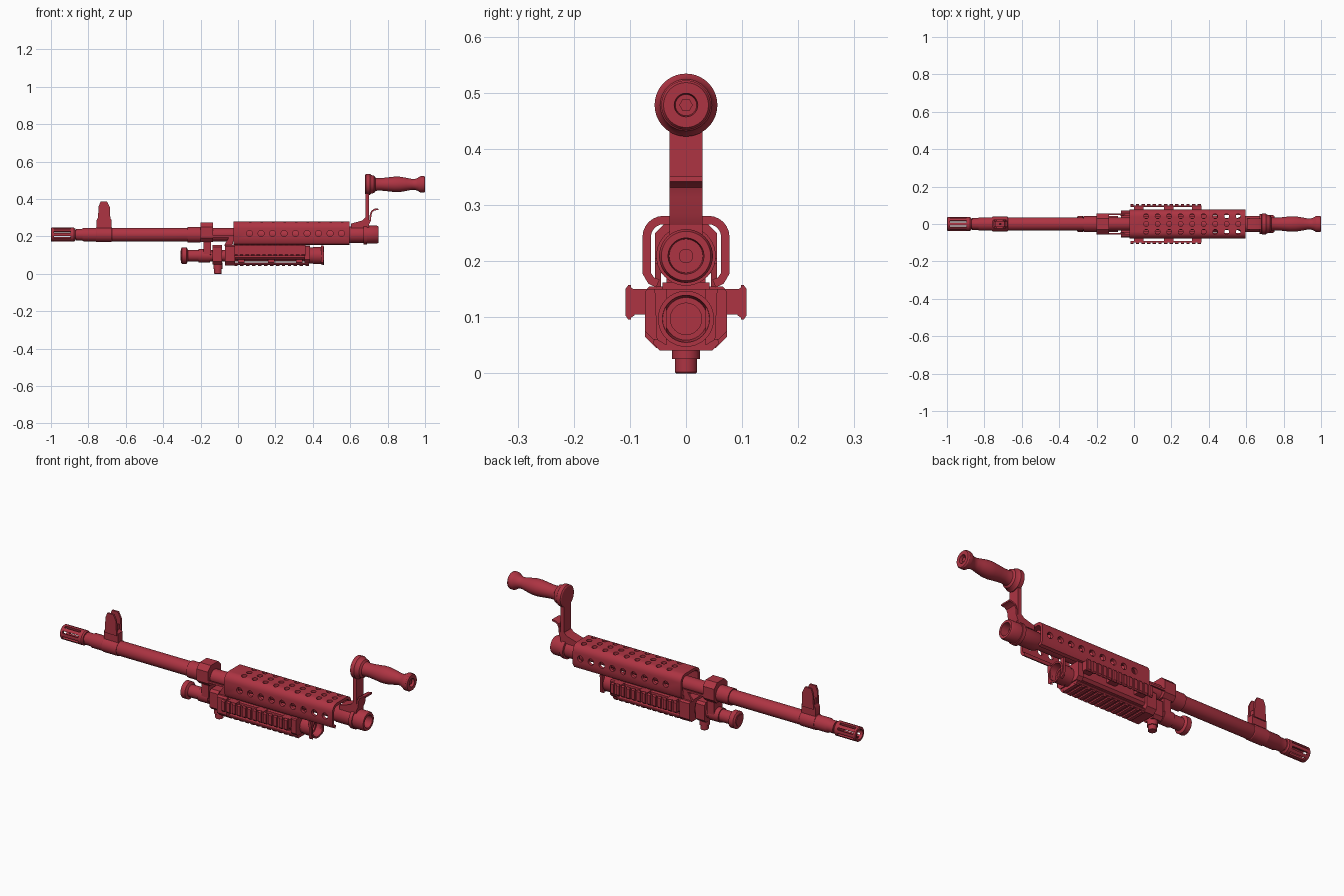
import bpy, bmesh
from math import pi, cos, sin, radians
from mathutils import Vector, Matrix

old = bpy.data.objects.get("Cube")
if old:
    bpy.data.objects.remove(old)

RED = (0.42, 0.034, 0.055, 1)
mat = bpy.data.materials.new("crimson")
mat.use_nodes = True
mat.diffuse_color = RED
mat.node_tree.nodes["Principled BSDF"].inputs["Base Color"].default_value = RED


def finish(name, bm, angle=32):
    bmesh.ops.recalc_face_normals(bm, faces=bm.faces)
    mesh = bpy.data.meshes.new(name)
    bm.to_mesh(mesh)
    bm.free()
    mesh.materials.append(mat)
    mesh.shade_smooth()
    mesh.set_sharp_from_angle(angle=radians(angle))
    obj = bpy.data.objects.new(name, mesh)
    bpy.context.collection.objects.link(obj)
    return obj


def lathe(name, prof, z=0, axis="x", segs=40, closed=False):
    """Turn (position, radius) pairs about the x axis at height z, or about the z axis."""
    bm = bmesh.new()
    rings = []
    for p, r in prof:
        ring = []
        for i in range(segs):
            a = 2 * pi * i / segs
            co = (p, r * cos(a), z + r * sin(a)) if axis == "x" else (r * cos(a), r * sin(a), p)
            ring.append(bm.verts.new(co))
        rings.append(ring)
    pairs = list(zip(rings, rings[1:]))
    if closed:
        pairs.append((rings[-1], rings[0]))
    else:
        bm.faces.new(rings[0])
        bm.faces.new(rings[-1])
    for r0, r1 in pairs:
        for i in range(segs):
            j = (i + 1) % segs
            bm.faces.new((r0[i], r0[j], r1[j], r1[i]))
    return finish(name, bm)


def prism(name, pts, a, b, axis="x"):
    """Extrude an outline: (y, z) points along x, or (x, z) points along y."""
    bm = bmesh.new()
    ends = [[bm.verts.new((t, u, v) if axis == "x" else (u, t, v)) for u, v in pts] for t in (a, b)]
    for e in ends:
        bm.faces.new(e)
    for i in range(len(pts)):
        j = (i + 1) % len(pts)
        bm.faces.new((ends[0][i], ends[0][j], ends[1][j], ends[1][i]))
    return finish(name, bm)


def box(name, x0, x1, y0, y1, z0, z1):
    return prism(name, [(y0, z0), (y1, z0), (y1, z1), (y0, z1)], x0, x1)


def chamfered(w, z0, z1, low, high):
    """Symmetrical (y, z) outline with cut corners."""
    half = [(w - low, z0), (w, z0 + low), (w, z1 - high), (w - high, z1)]
    return half + [(-y, z) for y, z in reversed(half)]


def ribbon(name, path, t, a, b, axis):
    """Sheet of thickness t following a path."""
    pts = [Vector(p) for p in path]
    left, right = [], []
    for i, p in enumerate(pts):
        d = (pts[min(i + 1, len(pts) - 1)] - pts[max(i - 1, 0)]).normalized()
        n = Vector((-d.y, d.x)) * t / 2
        left.append(p + n)
        right.append(p - n)
    return prism(name, left + right[::-1], a, b, axis)


BZ, GZ = 0.209, 0.097      # barrel and gas cylinder heights

# Barrel with stepped collars and a recessed breech end
lathe("barrel", [(-0.89, 0.026), (-0.865, 0.026), (-0.865, 0.031), (-0.835, 0.031), (-0.825, 0.036),
                 (-0.27, 0.036), (-0.27, 0.042), (-0.2, 0.042), (-0.2, 0.036), (0.0, 0.036),
                 (0.02, 0.031), (0.55, 0.031), (0.58, 0.044), (0.67, 0.044)], BZ)
lathe("breech_collar", [(0.60, 0.042), (0.67, 0.044), (0.672, 0.053), (0.69, 0.053), (0.69, 0.048),
                        (0.742, 0.048), (0.75, 0.044), (0.75, 0.032), (0.71, 0.030),
                        (0.71, 0.012), (0.70, 0.012)], BZ)

# Slotted muzzle: two rings joined by bars
lathe("muzzle_front_ring", [(-1, 0.034), (-0.997, 0.037), (-0.985, 0.037), (-0.985, 0.024), (-1, 0.024)], BZ, closed=True)
lathe("muzzle_rear_ring", [(-0.895, 0.024), (-0.895, 0.037), (-0.877, 0.037), (-0.87, 0.032), (-0.87, 0.01)], BZ)
for k in range(8):
    mid = 2 * pi * k / 8
    arc = [mid + radians(d) for d in (-13, -6, 0, 6, 13)]
    outline = [(0.037 * cos(a), BZ + 0.037 * sin(a)) for a in arc]
    outline += [(0.024 * cos(a), BZ + 0.024 * sin(a)) for a in reversed(arc)]
    prism("muzzle_bar", outline, -0.987, -0.893)

# Front sight
lathe("sight_band", [(-0.76, 0.037), (-0.757, 0.039), (-0.678, 0.039), (-0.675, 0.037)], BZ)
prism("sight_base", [(-0.757, 0.235), (-0.676, 0.235), (-0.676, 0.29), (-0.69, 0.30), (-0.748, 0.30), (-0.757, 0.285)],
      -0.018, 0.018, "y")
for s in (-1, 1):
    prism("sight_ear", [(-0.75, 0.28), (-0.682, 0.28), (-0.685, 0.355), (-0.70, 0.385), (-0.735, 0.385), (-0.745, 0.36)],
          s * 0.014, s * 0.024, "y")
box("sight_block", -0.742, -0.692, -0.014, 0.014, 0.295, 0.325)
post = lathe("sight_post", [(0.32, 0.006), (0.36, 0.006), (0.372, 0.003)], axis="z", segs=12)
post.location.x = -0.715

# Gas block joining barrel and gas cylinder
prism("gas_block", chamfered(0.055, 0.17, 0.275, 0.02, 0.025), -0.2, -0.135)
prism("gas_block_neck", chamfered(0.035, 0.10, 0.18, 0.005, 0.005), -0.185, -0.145)
prism("gas_block_lower", chamfered(0.042, 0.05, 0.155, 0.015, 0.012), -0.135, -0.085)
lathe("gas_cylinder", [(-0.305, 0.036), (-0.30, 0.044), (-0.275, 0.044), (-0.268, 0.031), (-0.21, 0.031),
                       (-0.21, 0.036), (-0.15, 0.036), (-0.15, 0.031), (0.39, 0.031)], GZ)
lathe("gas_cylinder_tip", [(-0.308, 0.03), (-0.30, 0.03)], GZ, segs=6)
knob = lathe("regulator_knob", [(0, 0.018), (0.002, 0.02), (0.025, 0.02), (0.025, 0.025), (0.04, 0.025), (0.06, 0.025)],
             axis="z", segs=24)
knob.location.x = -0.107
for s in (-1, 1):
    box("support_strut", -0.14, 0.02, s * 0.047, s * 0.055, 0.195, 0.205)
    prism("strut_brace", [(-0.075, 0.15), (-0.03, 0.15), (-0.02, 0.2), (-0.045, 0.2)], s * 0.045, s * 0.055, "y")

# Heat shield: bent sheet with drilled holes
corner = [(0.04 + 0.03 * cos(radians(d)), 0.243 + 0.03 * sin(radians(d))) for d in range(0, 91, 15)]
half = [(0.05, 0.16), (0.062, 0.165), (0.07, 0.178)] + corner
shield = ribbon("heat_shield", half + [(-y, z) for y, z in reversed(half)], 0.015, -0.025, 0.597, "x")
bm = bmesh.new()
for i in range(9):
    x = 0.065 + 0.0615 * i
    for y in (-0.042, 0, 0.042):
        bmesh.ops.create_cone(bm, cap_ends=True, segments=20, radius1=0.013, radius2=0.013, depth=0.06,
                              matrix=Matrix.Translation((x, y, 0.275)))
    bmesh.ops.create_cone(bm, cap_ends=True, segments=20, radius1=0.016, radius2=0.016, depth=0.3,
                          matrix=Matrix.Translation((x - 0.003, 0, 0.215)) @ Matrix.Rotation(pi / 2, 4, "X"))
cutter = finish("hole_cutter", bm)
cutter.hide_render = True
cut = shield.modifiers.new("holes", "BOOLEAN")
cut.operation, cut.object, cut.solver = "DIFFERENCE", cutter, "EXACT"
bpy.context.view_layer.update()
drilled = bpy.data.meshes.new_from_object(shield.evaluated_get(bpy.context.evaluated_depsgraph_get()))
shield.modifiers.clear()
shield.data = drilled
drilled.set_sharp_from_angle(angle=radians(32))
bpy.data.objects.remove(cutter)

# Lower rail housing around the gas cylinder
prism("housing_front", chamfered(0.073, 0.045, 0.155, 0.02, 0.008), -0.07, -0.015)
prism("housing_core", chamfered(0.06, 0.075, 0.15, 0.012, 0.006), -0.02, 0.38)
prism("housing_rear", chamfered(0.073, 0.06, 0.15, 0.015, 0.005), 0.355, 0.385)
box("housing_top_strip", -0.02, 0.36, -0.042, 0.042, 0.148, 0.162)
for x in (0.0, 0.16, 0.31):
    for s in (-1, 1):
        box("side_bracket", x, x + 0.05, s * 0.055, s * 0.097, 0.105, 0.15)
    box("bottom_bracket", x, x + 0.035, -0.035, 0.035, 0.055, 0.08)

# Side and bottom accessory rails with teeth
for s in (-1, 1):
    prism("side_rail", [(s * 0.092, 0.103), (s * 0.1, 0.098), (s * 0.1, 0.154), (s * 0.092, 0.149)], -0.02, 0.36)
    for i in range(13):
        x = -0.02 + i * 0.03
        prism("side_rail_tooth", [(s * 0.098, 0.096), (s * 0.103, 0.096), (s * 0.108, 0.103), (s * 0.108, 0.15),
                                  (s * 0.103, 0.157), (s * 0.098, 0.157)], x, x + 0.018)
prism("bottom_rail", chamfered(0.058, 0.048, 0.06, 0.005, 0.002), -0.02, 0.38)
for i in range(13):
    x = -0.02 + i * 0.0318
    prism("bottom_rail_tooth", chamfered(0.053, 0.041, 0.052, 0.006, 0.001), x, x + 0.018)

# Rear socket of the housing
lathe("rear_socket", [(0.38, 0.036), (0.38, 0.043), (0.40, 0.043), (0.40, 0.046), (0.45, 0.046), (0.452, 0.05),
                      (0.46, 0.05), (0.46, 0.042), (0.425, 0.038), (0.425, 0.028), (0.40, 0.028)], GZ)
for s in (-1, 1):
    prism("rear_plate_wing", [(s * 0.035, 0.05), (s * 0.052, 0.06), (s * 0.056, 0.15), (s * 0.035, 0.15)], 0.445, 0.457)

# Carry handle: bent arm, thumb lever, hub and turned grip
prism("arm_foot", [(0.605, 0.245), (0.70, 0.245), (0.70, 0.30), (0.68, 0.30), (0.665, 0.285), (0.605, 0.268)],
      -0.029, 0.029, "y")
box("handle_arm", 0.681, 0.701, -0.029, 0.029, 0.26, 0.46)
ribbon("thumb_lever", [(0.695, 0.262), (0.706, 0.285), (0.709, 0.315), (0.716, 0.334), (0.73, 0.343), (0.75, 0.346)],
       0.009, -0.029, 0.029, "y")
lathe("handle_hub", [(0.68, 0.05), (0.684, 0.056), (0.705, 0.056), (0.712, 0.05), (0.728, 0.046), (0.735, 0.036)], 0.478)
lathe("handle_grip", [(0.73, 0.037), (0.745, 0.034), (0.77, 0.034), (0.80, 0.037), (0.835, 0.041), (0.865, 0.041),
                      (0.90, 0.035), (0.93, 0.029), (0.945, 0.029), (0.96, 0.034), (0.972, 0.042), (0.978, 0.044),
                      (0.994, 0.044), (1.0, 0.04), (1.0, 0.021), (0.985, 0.019)], 0.478)
lathe("grip_bolt", [(0.98, 0.012), (0.992, 0.012)], 0.478, segs=6)
